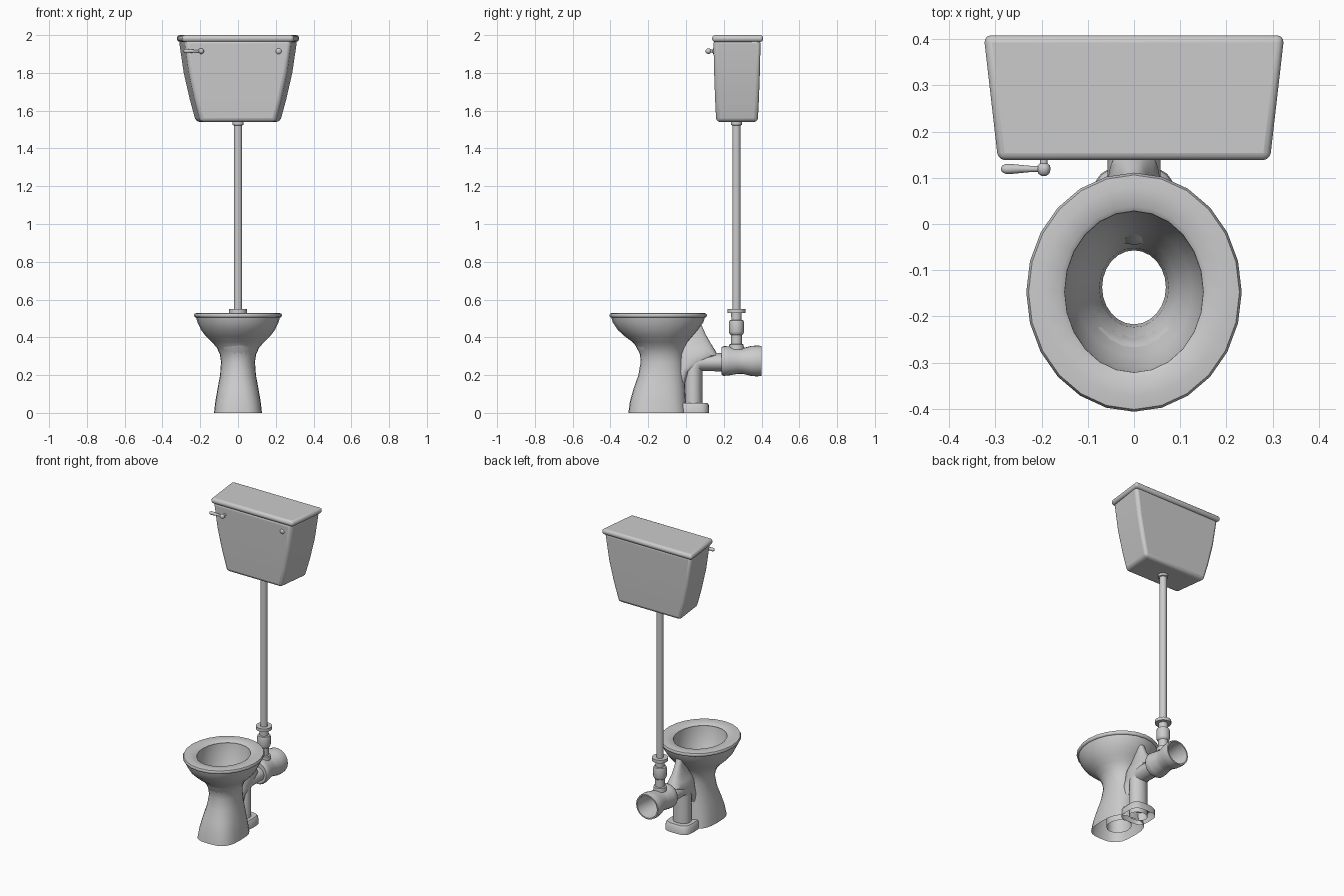
import bpy, bmesh, math
from mathutils import Vector, Matrix

if "Cube" in bpy.data.objects:
    bpy.data.objects.remove(bpy.data.objects["Cube"])


def finish(name, bm, angle=40):
    bmesh.ops.recalc_face_normals(bm, faces=bm.faces)
    me = bpy.data.meshes.new(name)
    bm.to_mesh(me)
    bm.free()
    ob = bpy.data.objects.new(name, me)
    bpy.context.collection.objects.link(ob)
    smooth(ob, angle)
    return ob


def smooth(ob, angle=40):
    bpy.ops.object.select_all(action='DESELECT')
    ob.select_set(True)
    bpy.context.view_layer.objects.active = ob
    bpy.ops.object.shade_smooth_by_angle(angle=math.radians(angle))


def skin(bm, rings, closed=False, caps=(False, False)):
    """Join successive rings of points with quads."""
    vr = [[bm.verts.new(p) for p in r] for r in rings]
    pairs = list(zip(vr, vr[1:])) + ([(vr[-1], vr[0])] if closed else [])
    n = len(vr[0])
    for a, b in pairs:
        for i in range(n):
            j = (i + 1) % n
            bm.faces.new((a[i], a[j], b[j], b[i]))
    for ring, cap in ((vr[0], caps[0]), (vr[-1], caps[1])):
        if cap:
            bm.faces.new(ring)


def oval(rx, y0, y1, z, power=2.0, n=24):
    """Superellipse ring between y0 and y1 with half width rx."""
    c, h, pts = (y0 + y1) / 2, (y1 - y0) / 2, []
    for i in range(n):
        a = 2 * math.pi * i / n
        x, y = math.cos(a), math.sin(a)
        pts.append((rx * math.copysign(abs(x) ** (2 / power), x),
                    c + h * math.copysign(abs(y) ** (2 / power), y), z))
    return pts


def loft(name, rows, closed=False, caps=(False, False), angle=40):
    bm = bmesh.new()
    skin(bm, [oval(*r) for r in rows], closed, caps)
    return finish(name, bm, angle)


def lathe(name, profile, loc, axis=(0, 0, 1), n=20, caps=(True, True)):
    """Turn (radius, distance) points around an axis through loc."""
    rot = Vector((0, 0, 1)).rotation_difference(Vector(axis)).to_matrix().to_4x4()
    bm = bmesh.new()
    skin(bm, [oval(r, -r, r, t, 2, n) for r, t in profile], caps=caps)
    bmesh.ops.transform(bm, matrix=Matrix.Translation(loc) @ rot, verts=bm.verts)
    return finish(name, bm)


def tapered_box(name, rows, bevel):
    """Box with trapezoid sections: (front half, back half, y front, y back, z)."""
    bm = bmesh.new()
    skin(bm, [[(-f, y0, z), (f, y0, z), (b, y1, z), (-b, y1, z)]
              for f, b, y0, y1, z in rows], caps=(True, True))
    ob = finish(name, bm)
    mod = ob.modifiers.new("bevel", 'BEVEL')
    mod.width, mod.segments = bevel, 3
    mod.limit_method, mod.angle_limit = 'ANGLE', math.radians(40)
    bpy.ops.object.modifier_apply(modifier="bevel")
    smooth(ob)
    return ob


# Cistern and its lid
tapered_box("cistern", [(.198, .225, .160, .380, 1.54), (.228, .258, .154, .386, 1.66),
                        (.258, .290, .149, .391, 1.80), (.282, .316, .145, .395, 1.975)], .02)
lid = tapered_box("cistern_lid", [(.294, .325, .138, .408, 1.964),
                                  (.294, .325, .138, .408, 2.0)], .016)

# Flush lever on the left, round button on the right
lathe("lever_knob", [(.008, -.03), (.008, -.012), (.013, -.008), (.015, 0), (.012, .010),
                     (.005, .015)], (-.195, .119, 1.915), (0, -1, 0), 12)
lathe("lever_handle", [(.006, 0), (.007, .03), (.011, .07), (.011, .080), (.007, .088),
                       (.002, .091)], (-.197, .119, 1.915), (-1, 0, 0), 12)
lathe("button", [(.019, -.012), (.019, .0), (.014, .008), (.005, .012)],
      (.215, .152, 1.915), (0, -1, 0), 12)

# Flush pipe with collars and coupling, one turned profile
lathe("flush_pipe", [(.030, 1.545), (.030, 1.525), (.022, 1.522), (.022, .550), (.048, .550),
                     (.048, .530), (.028, .528), (.027, .492), (.037, .490), (.040, .480),
                     (.040, .430), (.036, .418), (.029, .412), (.029, .365), (.038, .362),
                     (.040, .335)], (0, .267, 0))

# Waste connector, hollow at the back
lathe("waste_connector", [(.044, .188), (.072, .188), (.079, .200), (.077, .225), (.068, .275),
                          (.068, .300), (.079, .345), (.082, .375), (.079, .400), (.071, .400),
                          (.068, .350), (.060, .300), (.060, .230)], (0, 0, .275), (0, 1, 0), 24)

# Trap pipe: up from the foot, elbow, back to the connector
curve = bpy.data.curves.new("trap_pipe", 'CURVE')
curve.dimensions = '3D'
curve.bevel_depth, curve.bevel_resolution = .048, 4
path = [(.04, .0), (.04, .235), (.048, .258), (.07, .268), (.20, .268)]
line = curve.splines.new('POLY')
line.points.add(len(path) - 1)
for p, (y, z) in zip(line.points, path):
    p.co = (0, y, z, 1)
trap = bpy.data.objects.new("trap_pipe", curve)
bpy.context.collection.objects.link(trap)
trap.scale.x = 1.2
bpy.ops.object.select_all(action='DESELECT')
trap.select_set(True)
bpy.context.view_layer.objects.active = trap
bpy.ops.object.convert(target='MESH')
smooth(trap)

# Web that flares from the bowl down over the trap pipe
loft("bowl_web", [(.022, .045, .080, .47, 2.5), (.024, .020, .102, .42, 2.5),
                  (.032, -.01, .130, .37, 2.5), (.046, -.035, .152, .335, 2.5),
                  (.058, -.045, .168, .305, 2.5), (.058, -.045, .10, .26, 2.5),
                  (.056, -.048, .02, .22, 2.5), (.050, -.048, -.005, .16, 2.5)],
     caps=(True, True))

# Outside of bowl and pedestal
loft("bowl", [(.222, -.395, .100, .505), (.215, -.388, .092, .48), (.196, -.362, .066, .44),
              (.170, -.324, .036, .405), (.138, -.283, .010, .375), (.112, -.258, -.005, .345),
              (.096, -.244, -.012, .31), (.090, -.240, -.012, .27), (.095, -.252, -.008, .20, 2.2),
              (.108, -.277, -.004, .13, 2.5), (.120, -.297, .0, .06, 2.8),
              (.127, -.305, .005, .0, 3.0)], angle=60)

# Inside of bowl down to the open drain
loft("bowl_inside", [(.150, -.322, .028, .515), (.146, -.313, .020, .46), (.125, -.285, -.006, .39),
                     (.094, -.248, -.034, .32), (.075, -.223, -.052, .26), (.069, -.217, -.057, .20),
                     (.069, -.217, -.057, .01)], angle=60)

# Foot plate behind the pedestal
loft("foot_plate", [(.088, -.045, .123, .0, 3.5), (.086, -.045, .121, .042, 3.5),
                    (.078, -.045, .113, .053, 3.5)], caps=(False, True))

# Seat ring
loft("seat", [(.222, -.395, .100, .504), (.230, -.403, .108, .508), (.233, -.406, .111, .518),
              (.228, -.401, .106, .527), (.200, -.372, .079, .530), (.160, -.332, .038, .526),
              (.150, -.321, .028, .519), (.152, -.323, .030, .506)], closed=True, angle=50)
